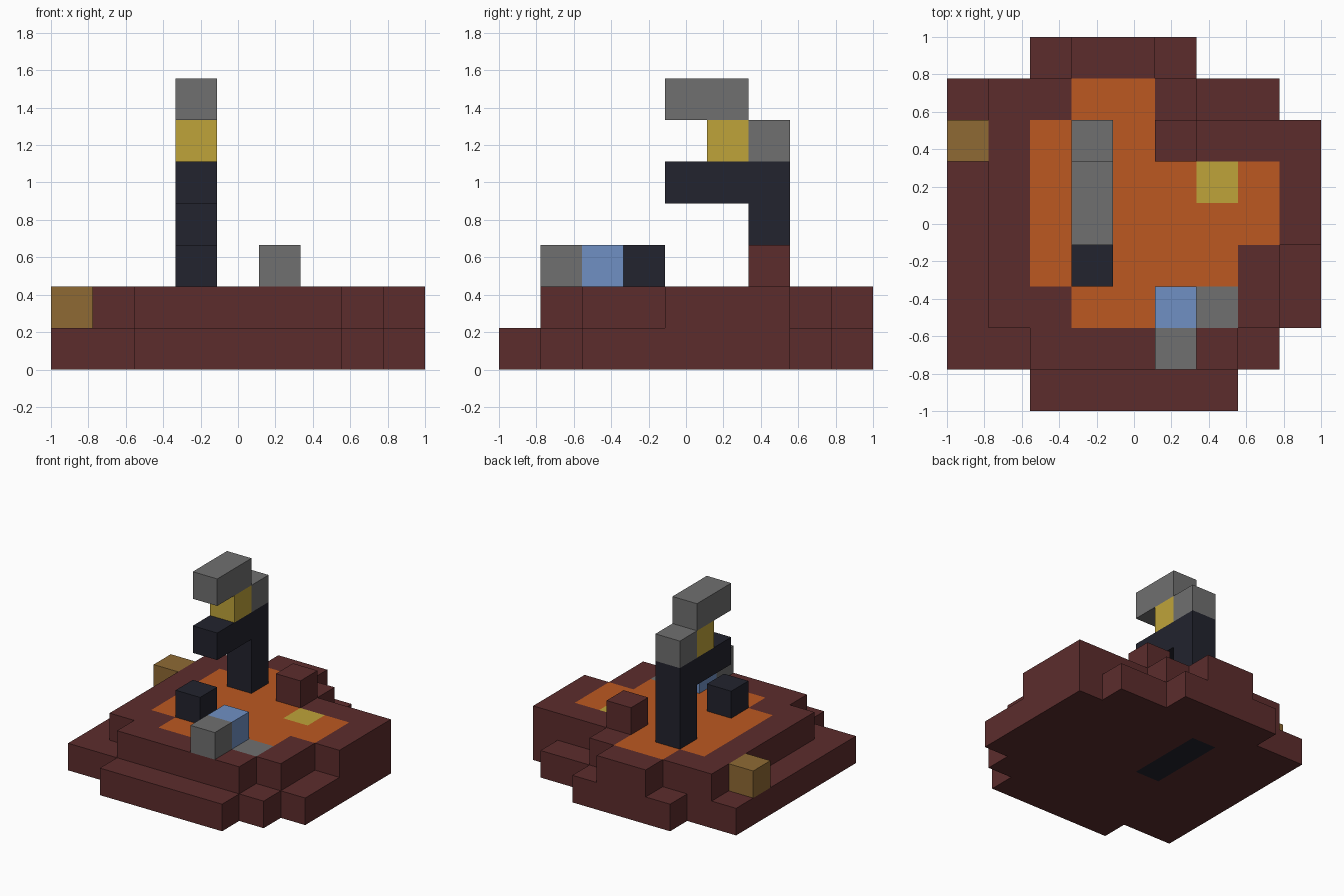
import bpy, bmesh
from mathutils import Vector

if "Cube" in bpy.data.objects:
    bpy.data.objects.remove(bpy.data.objects["Cube"], do_unlink=True)

U = 2 / 9  # edge of one block
ORIGIN = Vector((-1, -1, 0))


def srgb(r, g, b):
    lin = lambda c: c / 12.92 if c <= 0.04045 else ((c + 0.055) / 1.055) ** 2.4
    return (lin(r / 255), lin(g / 255), lin(b / 255), 1)


def material(name, rgb):
    m = bpy.data.materials.new(name)
    m.use_nodes = True
    m.diffuse_color = srgb(*rgb)
    bsdf = m.node_tree.nodes["Principled BSDF"]
    bsdf.inputs["Base Color"].default_value = m.diffuse_color
    bsdf.inputs["Roughness"].default_value = 0.9
    return m


MATS = {n: material(n, c) for n, c in {
    "brown": (92, 44, 44), "orange": (188, 89, 33), "grey": (112, 112, 112),
    "navy": (34, 35, 46), "yellow": (191, 164, 58), "tan": (143, 106, 52),
    "blue": (112, 144, 196)}.items()}


def cells(x, y, z):
    """Block cells in an inclusive range on each axis."""
    span = lambda r: range(r[0], r[1] + 1)
    return {(i, j, k) for i in span(x) for j in span(y) for k in span(z)}


def rows(table, k):
    """One layer of cells: for each row of y, the first and last x."""
    return {c for j, r in table.items() for c in cells(r, (j, j), (k, k))}


def columns(table):
    return {(i, j) for i, r in table.items() for j in range(r[0], r[1] + 1)}


# Island outline, lower and upper layer
lower = {0: (2, 6), 1: (0, 7), 7: (0, 7), 8: (2, 5)}
lower.update({j: (0, 8) for j in range(2, 7)})
upper = {1: (2, 6), 2: (1, 7), 3: (1, 7), 7: (1, 5), 8: (3, 4)}
upper.update({j: (1, 8) for j in range(4, 7)})

# Orange pool on the upper layer, and the strip under the island
pool = columns({2: (3, 6), 3: (2, 7), 4: (2, 7), 5: (3, 5), 6: (3, 5), 7: (4, 5)})
strip = columns({3: (4, 6)})


def island_color(cell, normal):
    i, j, k = cell
    if k == 1 and normal.z > 0:
        if (i, j) == (6, 5):
            return "yellow"
        if (i, j) == (6, 2):
            return "grey"
        if (i, j) in pool:
            return "orange"
    if k == 0 and normal.z < 0 and (i, j) in strip:
        return "navy"
    return "brown"


def block(i, j, k):
    return {(i, j, k)}


# Part name: (cells, colour)
PARTS = {
    "island": (rows(lower, 0) | rows(upper, 1), island_color),
    "tan_block": (block(0, 6, 1), "tan"),
    "brown_rock": (block(5, 6, 2), "brown"),
    "dark_rock": (block(3, 3, 2), "navy"),
    "blue_block": (block(5, 2, 2), "blue"),
    "grey_block": (block(5, 1, 2), "grey"),
    "pillar": (cells((3, 3), (6, 6), (2, 4)), "navy"),
    "pillar_arm": (cells((3, 3), (4, 5), (4, 4)), "navy"),
    "yellow_core": (block(3, 5, 5), "yellow"),
    "head_back": (block(3, 6, 5), "grey"),
    "head_top": (cells((3, 3), (4, 5), (6, 6)), "grey"),
}
FILLED = set().union(*(p[0] for p in PARTS.values()))
AXES = [Vector(a) * s for a in ((1, 0, 0), (0, 1, 0), (0, 0, 1)) for s in (1, -1)]


def build(name, part, color):
    """Joined blocks with only the exposed faces."""
    bm = bmesh.new()
    used = []
    for cell in sorted(part):
        centre = Vector(cell) + Vector((0.5, 0.5, 0.5))
        for n in AXES:
            if tuple(int(c + d) for c, d in zip(cell, n)) in FILLED:
                continue
            a = Vector((n.y, n.z, n.x)) / 2
            b = n.cross(a)
            mid = centre + n / 2
            corners = (mid - a - b, mid + a - b, mid + a + b, mid - a + b)
            face = bm.faces.new([bm.verts.new(ORIGIN + v * U) for v in corners])
            col = color(cell, n) if callable(color) else color
            if col not in used:
                used.append(col)
            face.material_index = used.index(col)
    bmesh.ops.remove_doubles(bm, verts=bm.verts, dist=0.001)
    mesh = bpy.data.meshes.new(name)
    bm.normal_update()
    bm.to_mesh(mesh)
    bm.free()
    for col in used:
        mesh.materials.append(MATS[col])
    bpy.context.collection.objects.link(bpy.data.objects.new(name, mesh))


for part_name, (part_cells, part_color) in PARTS.items():
    build(part_name, part_cells, part_color)
